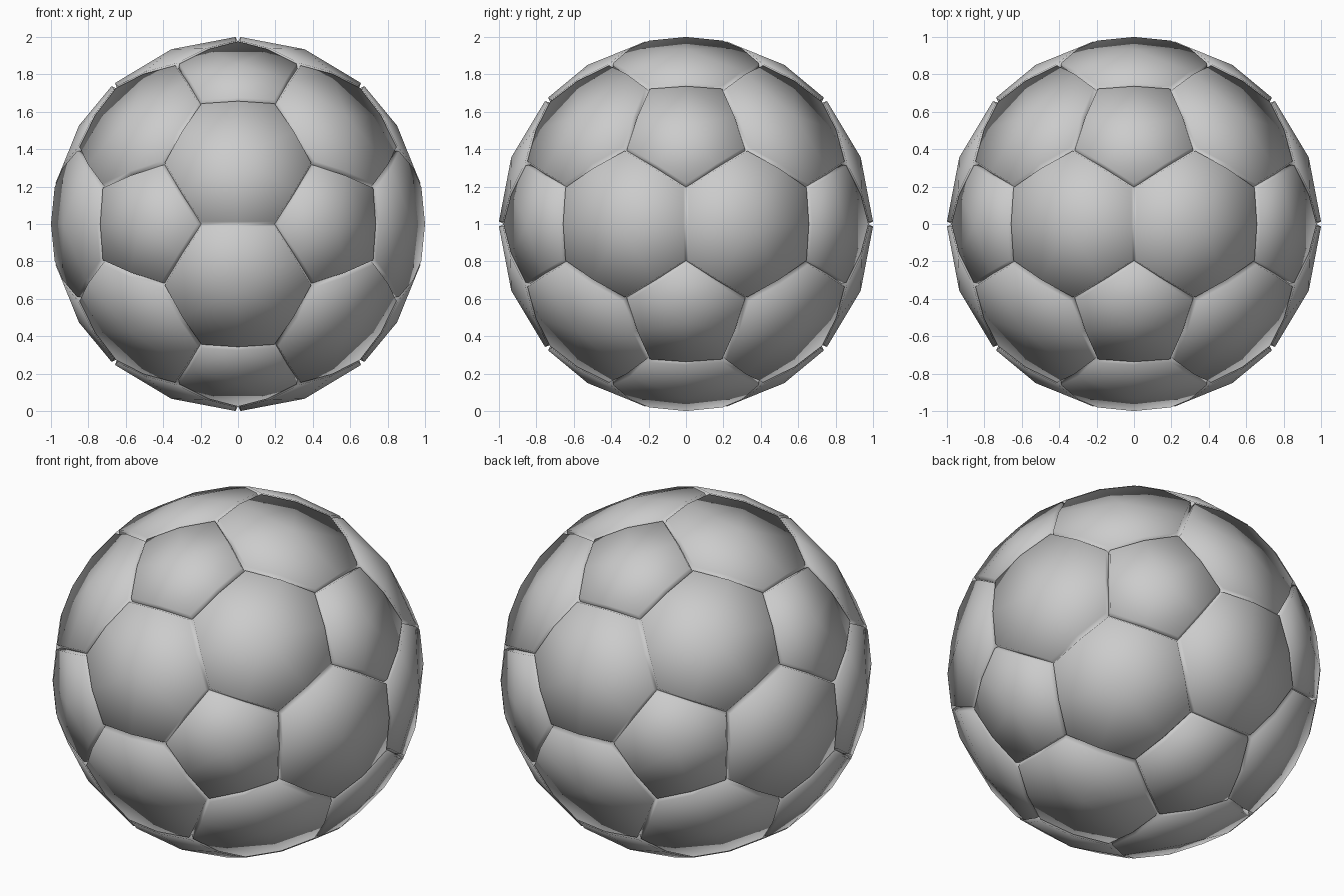
import bpy, bmesh, math
from itertools import combinations, permutations
from mathutils import Vector

if "Cube" in bpy.data.objects:
    bpy.data.objects.remove(bpy.data.objects["Cube"])

PHI = (1 + 5 ** 0.5) / 2
RADIUS, GROOVE, MARGIN = 1.0, 0.972, 0.013
LIFT = Vector((0, 0, 1))

# Icosahedron points: pentagons sit on them, hexagons on its triangles
ico = []
for a in (-1, 1):
    for b in (-PHI, PHI):
        ico += [Vector((a, b, 0)), Vector((0, a, b)), Vector((b, 0, a))]


def near(a, b):
    return abs((a - b).length - 2) < 0.01


def third(a, b):
    return ((2 * a + b) / 3).normalized()


def add_panel(bm, centre, corners):
    """Domed panel: one ring of quads round the centre plus a bevelled rim into the seam."""
    n = centre.normalized()
    u = n.orthogonal().normalized()
    v = n.cross(u)
    corners.sort(key=lambda p: math.atan2(p.dot(v), p.dot(u)))
    outline = []
    for p, q in zip(corners, corners[1:] + corners[:1]):
        outline += [p, (p + q).normalized()]
    apothem = (outline[1] - n).length
    s = MARGIN / apothem
    top = [bm.verts.new(p.lerp(n, s).normalized() * RADIUS + LIFT) for p in outline]
    low = [bm.verts.new(p * GROOVE + LIFT) for p in outline]
    mid = bm.verts.new(n * RADIUS + LIFT)
    k = len(outline)
    for i in range(k):
        j = (i + 1) % k
        bm.faces.new((low[i], low[j], top[j], top[i]))
    for i in range(0, k, 2):
        bm.faces.new((top[i - 1], top[i], top[i + 1], mid))


def finish(bm, name):
    bmesh.ops.remove_doubles(bm, verts=bm.verts, dist=0.001)
    for f in bm.faces:
        f.smooth = True
    mesh = bpy.data.meshes.new(name)
    bm.to_mesh(mesh)
    bm.free()
    bpy.context.collection.objects.link(bpy.data.objects.new(name, mesh))


# Pentagon panels
bm = bmesh.new()
for a in ico:
    add_panel(bm, a, [third(a, b) for b in ico if near(a, b)])
finish(bm, "pentagon_panels")

# Hexagon panels, softly joined to each other along their seams
bm = bmesh.new()
for tri in combinations(ico, 3):
    if all(near(a, b) for a, b in combinations(tri, 2)):
        add_panel(bm, sum(tri, Vector()), [third(a, b) for a, b in permutations(tri, 2)])
finish(bm, "hexagon_panels")
